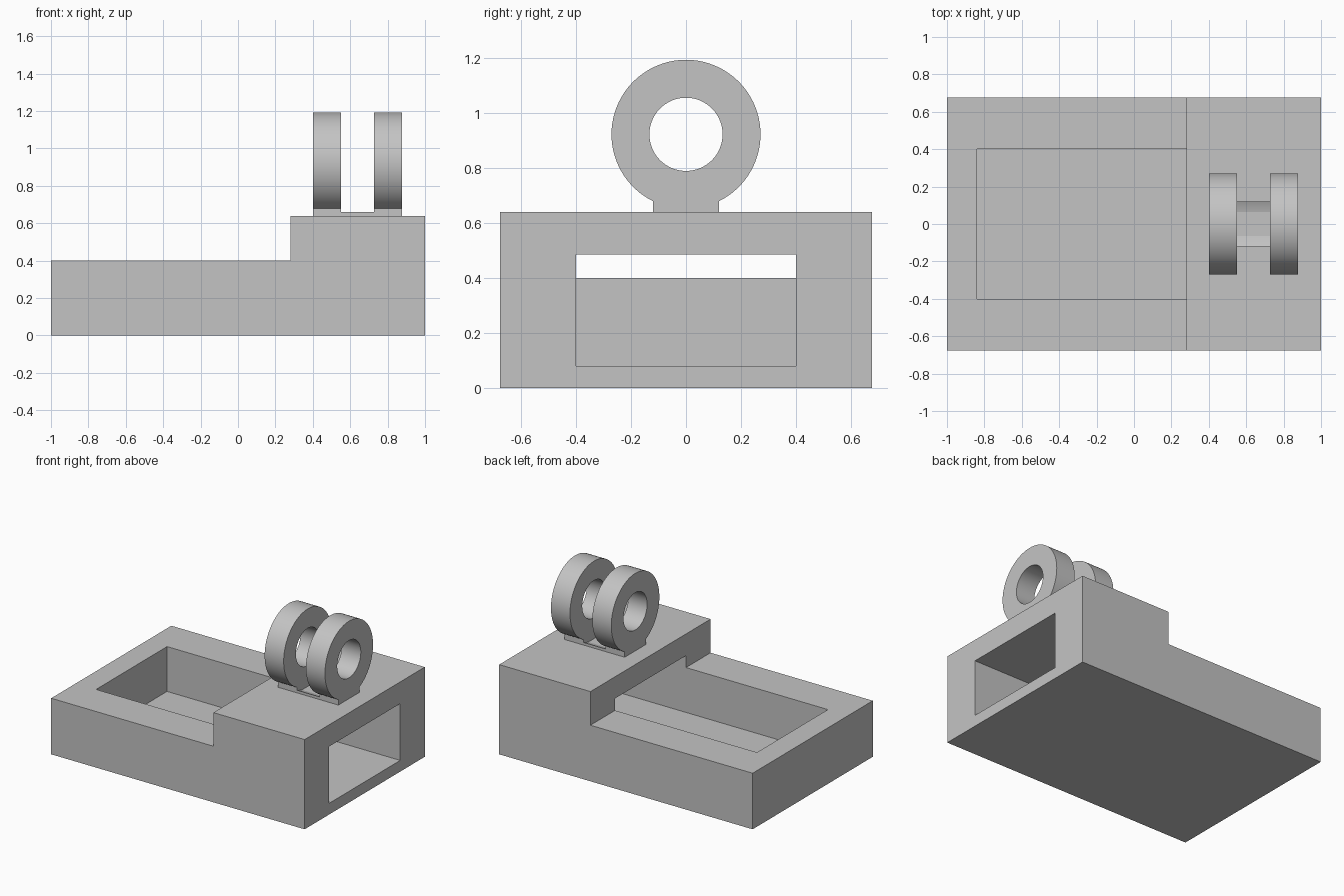
import bpy
import bmesh
from math import asin, atan2, cos, sin, pi, radians, sqrt

if "Cube" in bpy.data.objects:
    bpy.data.objects.remove(bpy.data.objects["Cube"], do_unlink=True)

GREY = (0.55, 0.55, 0.55, 1.0)
grey = bpy.data.materials.new("light grey")
grey.use_nodes = True
grey.diffuse_color = GREY
grey.node_tree.nodes["Principled BSDF"].inputs["Base Color"].default_value = GREY

HALF_DEPTH = 0.677
STEP_X, LOW, HIGH = 0.28, 0.4, 0.64
NECK, RADIUS, HOLE, CENTRE = 0.12, 0.271, 0.133, 0.922
SINK = HIGH - 0.006          # fittings start slightly inside the body


def make_object(name, bm, smooth=False):
    bmesh.ops.recalc_face_normals(bm, faces=bm.faces)
    mesh = bpy.data.meshes.new(name)
    bm.to_mesh(mesh)
    bm.free()
    mesh.materials.append(grey)
    obj = bpy.data.objects.new(name, mesh)
    bpy.context.collection.objects.link(obj)
    bpy.ops.object.select_all(action="DESELECT")
    obj.select_set(True)
    bpy.context.view_layer.objects.active = obj
    if smooth:
        bpy.ops.object.shade_smooth_by_angle(angle=radians(30))
    return obj


def prism(name, outline, vector, smooth=False):
    """Extrude a closed outline of 3D points along a vector."""
    bm = bmesh.new()
    face = bm.faces.new([bm.verts.new(p) for p in outline])
    result = bmesh.ops.extrude_face_region(bm, geom=[face], use_keep_orig=True)
    moved = [v for v in result["geom"] if isinstance(v, bmesh.types.BMVert)]
    bmesh.ops.translate(bm, verts=moved, vec=vector)
    return make_object(name, bm, smooth)


def lug(name, x0, x1):
    """Thick ring with a square-cut neck below it."""
    neck_arc = asin(NECK / RADIUS)
    corner = atan2(NECK, CENTRE - SINK)
    steps, foot = 72, 8
    # Angles are measured from straight down
    angles = [neck_arc + (2 * pi - 2 * neck_arc) * i / steps for i in range(steps + 1)]
    angles += [-corner + 2 * corner * i / foot for i in range(foot + 1)]
    bm = bmesh.new()
    rings = []
    for i, a in enumerate(angles):
        outer = RADIUS if i <= steps else (CENTRE - SINK) / cos(a)
        rings.append([bm.verts.new((x, r * sin(a), CENTRE - r * cos(a)))
                      for x, r in ((x0, outer), (x1, outer), (x1, HOLE), (x0, HOLE))])
    for i, here in enumerate(rings):
        after = rings[(i + 1) % len(rings)]
        for k in range(4):
            n = (k + 1) % 4
            bm.faces.new((here[k], here[n], after[n], after[k]))
    return make_object(name, bm, smooth=True)


# Stepped body
profile = [(-1, 0), (1, 0), (1, HIGH), (STEP_X, HIGH), (STEP_X, LOW), (-1, LOW)]
body = prism("body", [(x, -HALF_DEPTH, z) for x, z in profile], (0, 2 * HALF_DEPTH, 0))

# Pocket that is open above the low part and runs out through the right end
pocket = [(-0.84, -0.4), (1.1, -0.4), (1.1, 0.4), (-0.84, 0.4)]
cutter = prism("pocket_cutter", [(x, y, 0.08) for x, y in pocket], (0, 0, 0.405))
cutter.hide_render = True
cut = body.modifiers.new("pocket", "BOOLEAN")
cut.operation = "DIFFERENCE"
cut.solver = "EXACT"
cut.object = cutter
bpy.context.view_layer.objects.active = body
bpy.ops.object.modifier_apply(modifier=cut.name)
bpy.data.objects.remove(cutter, do_unlink=True)

# Two hinge lugs
lug("inner_lug", 0.4, 0.55)
lug("outer_lug", 0.726, 0.876)

# Curved clearance ledges between the lugs
CLEAR = 0.289
y_low = sqrt(CLEAR ** 2 - (CENTRE - HIGH) ** 2)
for side, name in ((-1, "front_ledge"), (1, "back_ledge")):
    ys = [y_low + (NECK - y_low) * i / 6 for i in range(7)]
    curve = [(0.55, side * y, CENTRE - sqrt(CLEAR ** 2 - y * y)) for y in ys]
    outline = curve + [(0.55, side * NECK, SINK), (0.55, side * y_low, SINK)]
    prism(name, outline, (0.176, 0, 0), smooth=True)
